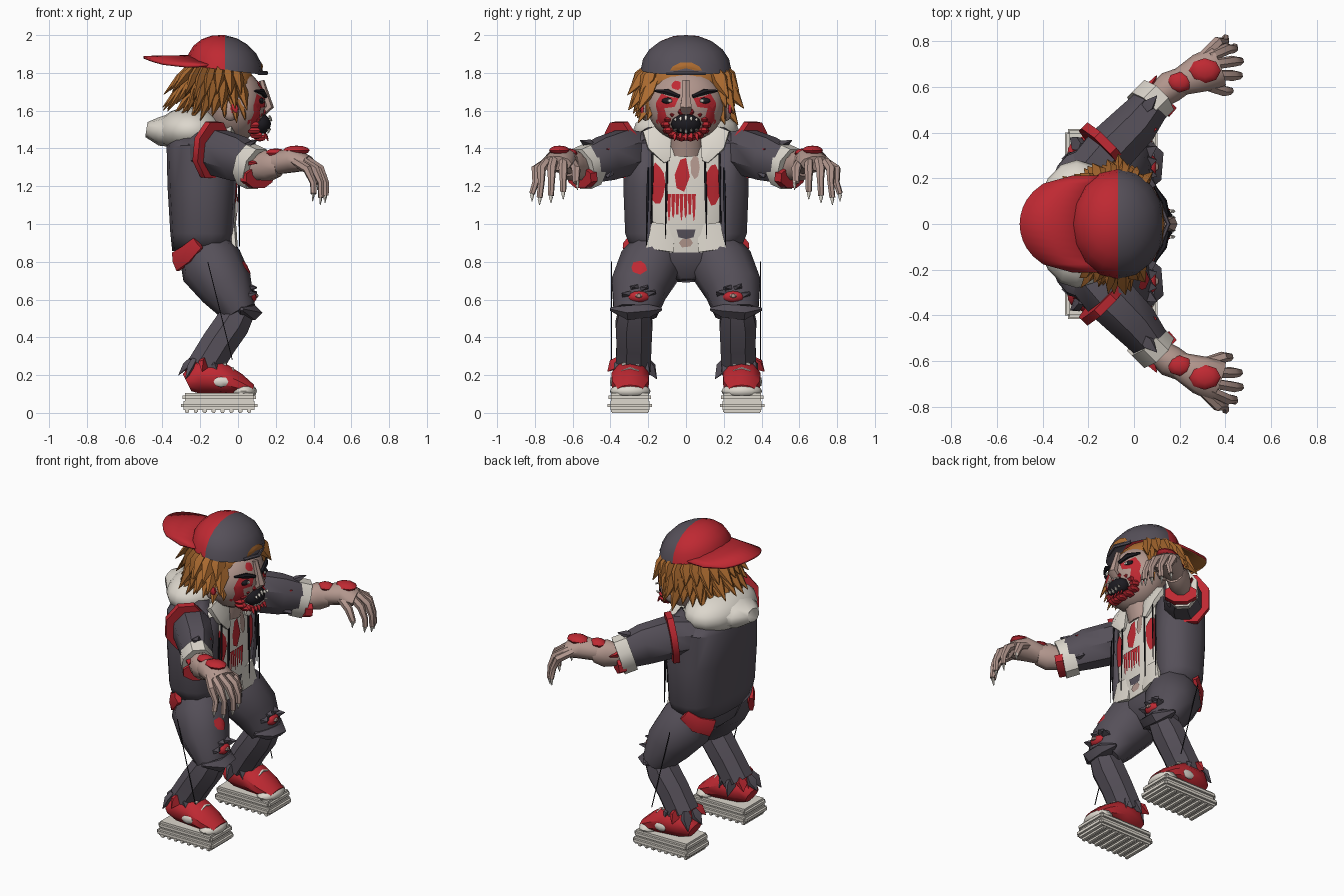
import bpy, bmesh, math, random
from mathutils import Vector as V
from mathutils.bvhtree import BVHTree

if "Cube" in bpy.data.objects:
    bpy.data.objects.remove(bpy.data.objects["Cube"])

random.seed(4)
UP = (0, 0, 1)

def mat(name, *rgb):
    m = bpy.data.materials.new(name)
    m.diffuse_color = (*rgb, 1)
    m.use_nodes = True
    m.node_tree.nodes["Principled BSDF"].inputs["Base Color"].default_value = m.diffuse_color
    return m

SKIN, GREY = mat("skin", 0.45, 0.31, 0.27), mat("dark cloth", 0.092, 0.08, 0.1)
RED, WHITE = mat("red", 0.52, 0.022, 0.032), mat("off white", 0.72, 0.68, 0.61)
HAIR, BLACK = mat("ginger hair", 0.42, 0.15, 0.03), mat("black", 0.012, 0.011, 0.015)

def finish(name, bm, *mats, smooth=42):
    bmesh.ops.recalc_face_normals(bm, faces=bm.faces[:])
    me = bpy.data.meshes.new(name)
    bm.to_mesh(me)
    for m in mats:
        me.materials.append(m)
    me.shade_smooth()
    me.set_sharp_from_angle(angle=math.radians(smooth))
    ob = bpy.data.objects.new(name, me)
    bpy.context.collection.objects.link(ob)
    return ob

def tube(name, secs, m, n=8, ref=(0, 1, 0), s=1, power=1.0, keep=None):
    """Loft through sections (x, y, z, radius along ref, other radius)."""
    bm = bmesh.new()
    pts, rings = [V((p[0], p[1] * s, p[2])) for p in secs], []
    for i, p in enumerate(pts):
        t = (pts[min(i + 1, len(pts) - 1)] - pts[max(i - 1, 0)]).normalized()
        u = (V(ref) - V(ref).dot(t) * t).normalized()
        w = t.cross(u)
        cs = [[math.copysign(abs(q) ** power, q) for q in (math.cos(a), math.sin(a))]
              for a in [math.tau * (k + .5) / n for k in range(n)]]
        rings.append([bm.verts.new(p + u * c * secs[i][3] + w * d * secs[i][4]) for c, d in cs])
    for a, b in zip(rings, rings[1:]):
        for k in range(n):
            bm.faces.new((a[k], a[(k + 1) % n], b[(k + 1) % n], b[k]))
    if keep:
        bmesh.ops.delete(bm, geom=[f for f in bm.faces if not keep(f.calc_center_median())], context='FACES')
    else:
        bm.faces.new(rings[0])
        bm.faces.new(rings[-1])
    return finish(name, bm, m)

def blob(name, loc, size, m, s=1, seg=8, rings=6):
    bm = bmesh.new()
    bmesh.ops.create_uvsphere(bm, u_segments=seg, v_segments=rings, radius=1)
    bmesh.ops.scale(bm, vec=size, verts=bm.verts)
    bmesh.ops.translate(bm, vec=(loc[0], loc[1] * s, loc[2]), verts=bm.verts)
    return finish(name, bm, m)

def box(name, loc, size, m, s=1, bevel=.004):
    bm = bmesh.new()
    bmesh.ops.create_cube(bm, size=1)
    bmesh.ops.scale(bm, vec=size, verts=bm.verts)
    bmesh.ops.translate(bm, vec=(loc[0], loc[1] * s, loc[2]), verts=bm.verts)
    bmesh.ops.bevel(bm, geom=bm.edges[:], offset=bevel, segments=2, affect='EDGES')
    return finish(name, bm, m)

def spike(name, a, b, r, m, s=1, n=4):
    return tube(name, [(*a, r * .6, r * .4), (*V(a).lerp(V(b), .4), r, r * .5), (*b, .002, .002)], m, n, (.3, .8, .2), s)

def decal(name, target, pts, m, s=1, lift=.006):
    """Thin patch of (y, z) outline points dropped onto the front of a target."""
    tree = BVHTree.FromPolygons([v.co for v in target.data.vertices], [p.vertices for p in target.data.polygons])
    mid = [sum(p[i] for p in pts) / len(pts) for i in (0, 1)]
    bm = bmesh.new()
    def drop(p):
        hit = tree.ray_cast(V((2, p[0] * s, p[1])), V((-1, 0, 0)))[0]
        return bm.verts.new(hit + V((lift, 0, 0))) if hit else None
    outer, inner = [[drop([c + (q - c) * f for c, q in zip(mid, p)]) for p in pts] for f in (1, .5)]
    c = drop(mid)
    for k in range(len(pts)):
        for f in ((outer[k - 1], outer[k], inner[k], inner[k - 1]), (inner[k - 1], inner[k], c)):
            if all(f):
                bm.faces.new(f)
    return finish(name, bm, m)

def oval(y, z, ry, rz, n=10):
    return [(y + ry * math.cos(k * math.tau / n) * random.uniform(.85, 1.15),
             z + rz * math.sin(k * math.tau / n) * random.uniform(.85, 1.15)) for k in range(n)]

# Shirt, pelvis and open jacket
shirt = tube("shirt", [(-.17, 0, .85, .23, .15), (-.17, 0, .95, .25, .16), (-.17, 0, 1.25, .28, .17),
                       (-.16, 0, 1.42, .24, .15), (-.12, 0, 1.5, .12, .11)], WHITE, 16, power=.75)
tube("pelvis", [(-.15, 0, .70, .06, .07), (-.16, 0, .78, .22, .14), (-.18, 0, .88, .27, .155)], GREY, 12, power=.8)
jacket = tube("jacket", [(-.19, 0, .85, .285, .16), (-.185, 0, .95, .325, .175), (-.185, 0, 1.2, .335, .19),
                         (-.19, 0, 1.42, .325, .19), (-.2, 0, 1.5, .22, .15)], GREY, 20, power=.75,
              keep=lambda c: c.x < -.1 or abs(c.y) > .2)
jacket.modifiers.new("thickness", 'SOLIDIFY').thickness = .015

# Blood and tears on the shirt front
decal("chest_blood", shirt, [(-.06, 1.26), (-.03, 1.34), (0, 1.35), (.02, 1.25), (-.01, 1.17), (-.05, 1.19)], RED)
decal("chest_tear", shirt, oval(.05, 1.3, .025, .07, 7), SKIN)
decal("belly_tear", shirt, oval(0, .9, .04, .025, 6), SKIN)
decal("waist_tear", shirt, [(-.05, .97), (.05, .97), (.04, .93), (0, .92), (-.04, .93)], GREY)
for k in range(7):
    y = -.09 + k * .022
    decal("blood_drip", shirt, [(y - .01, 1.16), (y + .01, 1.16), (y + .006, 1.05), (y, 1.01 + .02 * (k % 3)), (y - .006, 1.05)], RED)
for y in (-.15, .145):
    decal("side_blood", shirt, oval(y, 1.21, .04, .11), RED)

# Hood, hood point and neck
blob("hood", (-.25, 0, 1.495), (.18, .28, .125), WHITE, 1, 16, 10)
tube("hood_point", [(-.3, 0, 1.5, .2, .1), (-.42, 0, 1.49, .14, .075), (-.485, 0, 1.5, .06, .04)], WHITE, 10)
tube("neck", [(-.08, 0, 1.38, .1, .09), (-.04, 0, 1.52, .1, .09)], SKIN, 10)

# Head, nose, mouth with torn lips and teeth
head = blob("head", (-.02, 0, 1.63), (.165, .205, .195), SKIN, 1, 20, 14)
tube("nose", [(.125, 0, 1.76, .02, .015), (.14, 0, 1.7, .02, .02), (.165, 0, 1.62, .035, .025), (.13, 0, 1.59, .03, .02)], SKIN, 6)
blob("mouth", (.12, 0, 1.53), (.055, .08, .055), BLACK, 1, 12)
for k in range(14):
    c, d = math.cos(k * math.tau / 14), math.sin(k * math.tau / 14)
    blob("lip", (.125 - .045 * abs(c), .105 * c, 1.525 + .07 * d), (.04, .03, .02), RED, 1, 6, 4)
for k in range(5):
    y = -.056 + k * .028
    spike("upper_tooth", (.165, y, 1.575 - abs(y) * .3), (.18, y, 1.545), .011, WHITE)
    spike("lower_tooth", (.155, y, 1.48 + abs(y) * .3), (.175, y, 1.505), .011, WHITE)
    spike("chin_drip", (.14, y, 1.48), (.16, y * 1.1, 1.44 + .01 * (k % 2)), .014, RED)
decal("forehead_wound", head, oval(-.05, 1.735, .025, .025), RED)

# Hair mass and tufts
blob("hair_mass", (-.1, 0, 1.74), (.19, .225, .15), HAIR, 1, 14, 8)
for z, r0, r1, fall, turn in [(1.83, .17, .275, .15, 0), (1.77, .17, .275, .16, 5), (1.71, .15, .24, .16, 9)]:
    for k in range(18):
        a = math.radians(50 + 14.5 * k + turn)
        if a < math.radians(312):
            c, d, q = math.cos(a), math.sin(a), random.uniform(.9, 1.1)
            spike("hair_tuft", (-.085 + c * r0, d * r0 * 1.12, z),
                  (-.1 + c * r1 * q, d * r1 * 1.05 * q, z - fall * random.uniform(.8, 1.18)), .05, HAIR, n=5)

# Cap: two-coloured dome, brim at the back, strap and opening at the front
bm = bmesh.new()
bmesh.ops.create_uvsphere(bm, u_segments=16, v_segments=10, radius=1)
bmesh.ops.delete(bm, geom=[v for v in bm.verts if v.co.z < -.05], context='VERTS')
for v in bm.verts:
    v.co = V((-.07 + v.co.x * .205, v.co.y * .24, 1.815 - v.co.x * .025 + v.co.z * .185))
for f in bm.faces:
    f.material_index = int(f.calc_center_median().x > -.07)
dome = finish("cap_dome", bm, RED, GREY)
bm = bmesh.new()
rows = []
for u in (0, .5, 1):
    arcs = [(j / 6 - 1, math.sqrt(max(0, 1 - (j / 6 - 1) ** 2))) for j in range(13)]
    rows.append([bm.verts.new(((-.14 - .08 * r) * (1 - u) + (-.27 - .23 * r) * u, v * .212, 1.895 - .05 * v * v - .005 * u)) for v, r in arcs])
for a, b in zip(rows, rows[1:]):
    for j in range(12):
        bm.faces.new((a[j], a[j + 1], b[j + 1], b[j]))
brim = finish("cap_brim", bm, RED, HAIR)
if brim.data.polygons[0].normal.z < 0:
    brim.data.flip_normals()
mod = brim.modifiers.new("thickness", 'SOLIDIFY')
mod.thickness, mod.material_offset = .014, 1
decal("cap_opening", dome, [(-.085, 1.812), (.085, 1.812), (.07, 1.835), (.03, 1.855), (-.03, 1.855), (-.07, 1.835)], HAIR)
tube("cap_strap", [(.11, -.1, 1.8, .012, .01), (.15, 0, 1.8, .012, .01), (.11, .1, 1.8, .012, .01)], GREY, 6, UP)

for s in (1, -1):
    # Face paint, eyes, brows and ears
    decal("eye_blood", head, [(.04, 1.665), (.13, 1.69), (.16, 1.64), (.14, 1.61), (.06, 1.62)], RED, s)
    decal("cheek_blood", head, [(.12, 1.63), (.16, 1.64), (.16, 1.54), (.1, 1.48), (.1, 1.56)], RED, s)
    blob("eye", (.118, .09, 1.652), (.02, .04, .018), BLACK, s)
    blob("pupil", (.135, .085, 1.652), (.008, .014, .01), WHITE, s, 6, 4)
    tube("brow", [(.145, .035, 1.675, .01, .012), (.13, .1, 1.7, .017, .014), (.09, .165, 1.705, .006, .006)], BLACK, 6, UP, s)
    blob("ear", (-.04, .215, 1.6), (.045, .025, .055), SKIN, s)
    blob("ear_blood", (-.02, .232, 1.61), (.025, .014, .03), RED, s, 6, 4)
    # Collar flap, shirt tail, jacket streaks and torn hem
    tube("collar_flap", [(-.06, .17, 1.5, .07, .03), (-.01, .14, 1.42, .075, .025), (0, .1, 1.33, .02, .012)], WHITE, 6, s=s)
    tube("shirt_tail", [(-.03, .12, 1.0, .07, .02), (-.02, .14, .86, .085, .02)], WHITE, 6, s=s)
    for y, top, low in ((.1, 1.35, .92), (.175, 1.42, 1.0), (.2, 1.3, .88)):
        spike("jacket_streak", (.005, y, top), (.008, y + .01, low), .009, BLACK, s)
    tube("hem_trim", [(-.33, .2, .8, .06, .02), (-.27, .28, .84, .055, .025), (-.21, .315, .9, .04, .02)], RED, 6, UP, s)
    # Sleeve, shoulder band and cuffs
    tube("sleeve", [(-.2, .22, 1.38, .11, .11), (-.11, .32, 1.38, .13, .12), (0, .43, 1.345, .125, .11),
                    (.09, .54, 1.305, .1, .085)], GREY, 8, UP, s)
    tube("shoulder_band", [(-.152, .328, 1.395, .16, .128), (-.125, .355, 1.39, .16, .128)], RED, 8, UP, s)
    tube("white_cuff", [(.045, .5, 1.315, .12, .1), (.1, .555, 1.29, .12, .1)], WHITE, 8, UP, s)
    tube("red_cuff", [(.085, .53, 1.25, .06, .1), (.115, .565, 1.245, .06, .1)], RED, 8, UP, s)
    for k in range(5):
        c, d = math.cos(k * 1.25), math.sin(k * 1.25)
        spike("sleeve_tatter", (.04, .47 + .08 * c, 1.33 + .09 * d), (.1, .52 + .13 * c, 1.32 + .13 * d), .035, (RED, GREY)[k % 2], s)
    # Forearm, hand, fingers and wounds
    tube("forearm", [(.08, .54, 1.29, .06, .055), (.16, .6, 1.31, .085, .07), (.22, .63, 1.31, .06, .06)], SKIN, 10, UP, s)
    tube("hand", [(.2, .62, 1.32, .06, .06), (.29, .66, 1.34, .07, .085), (.37, .69, 1.32, .04, .09)], SKIN, 10, UP, s)
    blob("wrist_wound", (.2, .62, 1.375), (.055, .045, .025), RED, s)
    blob("hand_wound", (.31, .67, 1.39), (.07, .055, .025), RED, s)
    for bx, by, tx, ty, tz in ((.29, .72, .4, .815, 1.14), (.33, .73, .44, .775, 1.12), (.36, .7, .465, .715, 1.13),
                               (.36, .65, .46, .65, 1.15), (.3, .61, .425, .575, 1.2)):
        kx, ky = bx + (tx - bx) * .8, by + (ty - by) * .8
        tube("finger", [(bx, by, 1.34, .024, .024), (kx - .01, ky, 1.29, .025, .025), (kx + .02, ky, 1.22, .018, .018),
                        (tx, ty, tz + .02, .016, .016)], SKIN, 6, (.3, 1, 0), s)
        spike("nail", (tx, ty, tz + .03), (tx - .005, ty, tz - .02), .013, WHITE, s)
    # Thigh, knee wound and flaps, shin, loose thread
    thigh = tube("thigh", [(-.18, .15, .88, .13, .14), (-.14, .19, .78, .17, .17), (-.06, .25, .66, .155, .145),
                           (.01, .27, .53, .12, .09)], GREY, 10, s=s)
    tube("shin", [(.02, .27, .56, .085, .085), (-.03, .275, .47, .105, .1), (-.1, .275, .37, .1, .1), (-.18, .28, .24, .1, .1)], GREY, 8, s=s)
    blob("knee_flesh", (.075, .25, .615), (.025, .055, .03), RED, s)
    blob("knee_bone", (.098, .25, .62), (.012, .02, .012), SKIN, s, 6, 4)
    for dy, dz in ((-.09, .03), (-.04, .06), (.03, .065), (.09, .02)):
        spike("knee_tatter", (.03, .25 + dy * .5, .6 + dz), (.1, .25 + dy, .62 + dz * .7), .04, GREY, s)
    tube("knee_flap", [(.03, .13, .55, .01, .01), (.05, .2, .54, .04, .07), (.05, .3, .53, .045, .08), (.02, .4, .55, .01, .01)], GREY, 6, UP, s)
    tube("trouser_thread", [(-.16, .395, .8, .003, .003), (-.03, .395, .28, .003, .003)], BLACK, 4, s=s)
    for k in range(8):
        c, d = math.cos(k * math.pi / 4), math.sin(k * math.pi / 4)
        spike("ankle_tatter", (-.18 + .07 * c, .285 + .07 * d, .28), (-.19 + .125 * c, .285 + .13 * d, .18 + .02 * (k % 3)), .042, (GREY, GREY, RED)[k % 3], s)
    # Shoe: upper, toe cap, collar, laces, layered sole and treads
    tube("shoe_upper", [(-.27, .295, .16, .06, .05), (-.21, .295, .19, .1, .09), (-.1, .295, .185, .105, .09),
                        (0, .295, .15, .1, .06), (.075, .295, .12, .07, .03)], RED, 10, s=s)
    blob("toe_cap", (.03, .295, .115), (.07, .108, .042), WHITE, s, 12, 8)
    tube("shoe_collar", [(-.18, .29, .2, .09, .1), (-.17, .29, .28, .075, .085)], RED, 8, s=s)
    for k in range(3):
        x, z = -.07 + k * .04, .27 - k * .035
        tube("lace", [(x, .25, z - .015, .01, .008), (x, .295, z, .01, .008), (x, .34, z - .015, .01, .008)], WHITE, 5, (1, 0, 0), s)
    blob("shoe_side_patch", (-.09, .388, .165), (.045, .015, .03), WHITE, s, 6, 4)
    box("sole_lower", (-.1, .297, .039), (.405, .236, .046), WHITE, s, .014)
    box("sole_upper", (-.1, .297, .083), (.39, .226, .045), WHITE, s, .014)
    for k in range(8):
        box("tread", (-.27 + k * .047, .297, .012), (.022, .2, .024), WHITE, s)

# Single thigh wound on one side
decal("thigh_wound", thigh, oval(.25, .77, .045, .035, 7), RED, -1)
